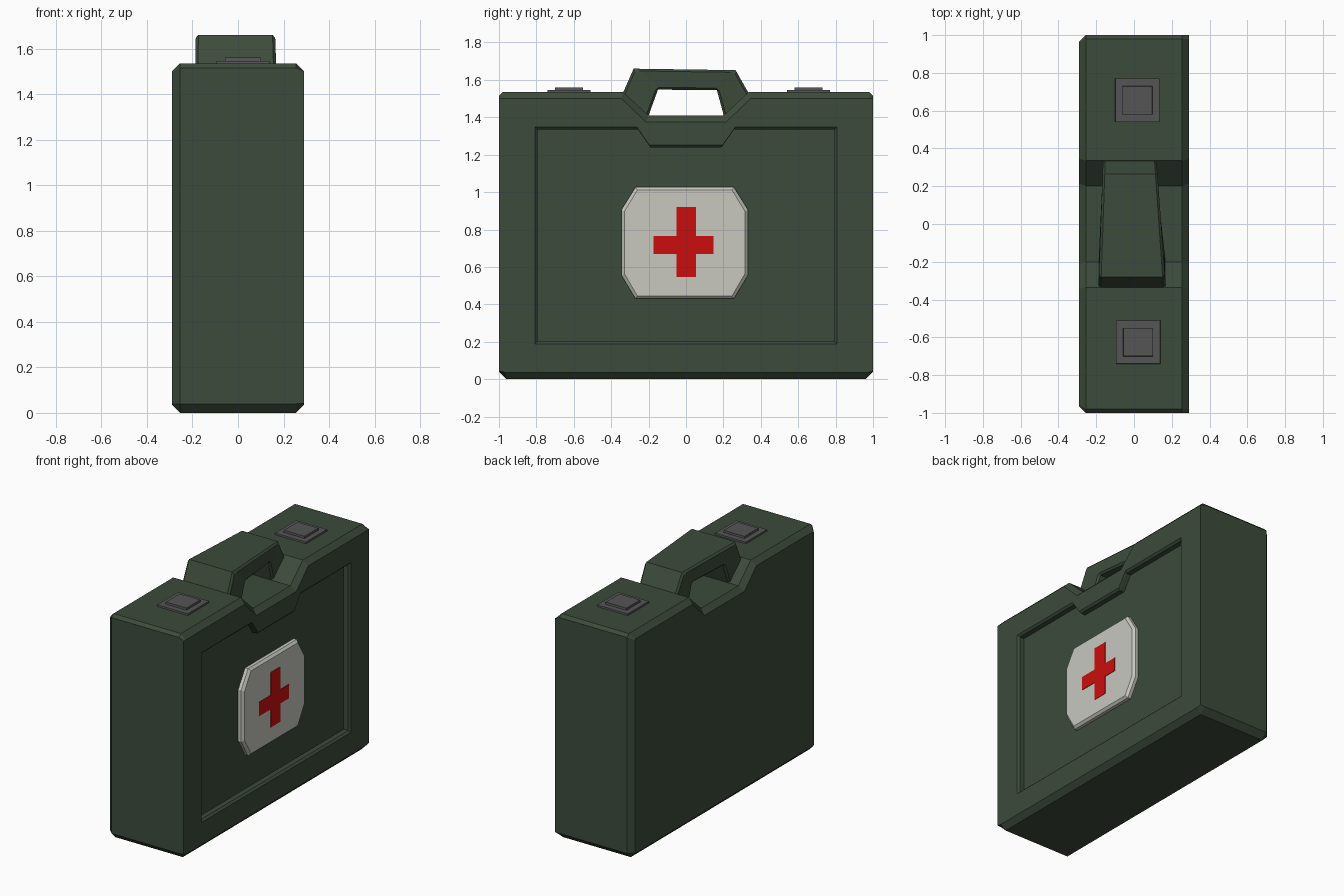
import bpy
import bmesh

if "Cube" in bpy.data.objects:
    bpy.data.objects.remove(bpy.data.objects["Cube"], do_unlink=True)


def material(name, r, g, b):
    m = bpy.data.materials.new(name)
    m.use_nodes = True
    m.diffuse_color = (r, g, b, 1)
    bsdf = next(n for n in m.node_tree.nodes if n.type == "BSDF_PRINCIPLED")
    bsdf.inputs["Base Color"].default_value = (r, g, b, 1)
    return m


GREEN = material("dark green", 0.046, 0.070, 0.044)
GREY = material("latch grey", 0.09, 0.09, 0.092)
WHITE = material("off white", 0.58, 0.58, 0.53)
RED = material("red", 0.60, 0.004, 0.004)


def loft(name, rings, mat, bevel=0):
    """Skin a stack of equally long point rings and cap both ends."""
    bm = bmesh.new()
    loops = [[bm.verts.new(p) for p in ring] for ring in rings]
    n = len(loops[0])
    for a, b in zip(loops, loops[1:]):
        for i in range(n):
            j = (i + 1) % n
            bm.faces.new((a[i], a[j], b[j], b[i]))
    bm.faces.new(loops[0][::-1])
    bm.faces.new(loops[-1])
    bmesh.ops.remove_doubles(bm, verts=bm.verts, dist=0.0005)
    if bevel:
        # soften only the edges that do not run across the width
        edges = [e for e in bm.edges
                 if abs(e.verts[0].co.x - e.verts[1].co.x) < 0.08]
        bmesh.ops.bevel(bm, geom=edges, offset=bevel, segments=1,
                        affect="EDGES", clamp_overlap=True)
    bmesh.ops.recalc_face_normals(bm, faces=bm.faces)
    mesh = bpy.data.meshes.new(name)
    bm.to_mesh(mesh)
    bm.free()
    mesh.materials.append(mat)
    obj = bpy.data.objects.new(name, mesh)
    bpy.context.collection.objects.link(obj)
    return obj


def side_ring(x, half):
    """Mirror a half outline of (y, z) points into a closed ring at x."""
    pts = half + [(-y, z) for y, z in reversed(half)]
    return [(x, y, z) for y, z in pts]


# Case: chamfered shell with a grip notch and a recessed panel on one side
outline = [(0.96, 0), (1, 0.04), (1, 1.515), (0.98, 1.535), (0.335, 1.535), (0.2, 1.41)]
notch = [(0.345, 1.5), (0.215, 1.375)]
plain_side = [(0.96, 0.035), (0.965, 0.04), (0.965, 1.495), (0.96, 1.5)] + notch
panel_side = [(0.965, 0.035), (1, 0.042), (1, 1.5), (0.98, 1.5)] + notch


def recess(d):
    low, high = (0.807 - d, 0.187 + d), (0.807 - d, 1.347 - d)
    return [low, low, high, high, (0.262 - d / 2, 1.347 - d), (0.197 - d / 2, 1.252 - d)]


loft("case_body", [
    side_ring(-0.29, plain_side),
    side_ring(-0.255, outline),
    side_ring(0.255, outline),
    side_ring(0.29, panel_side),
    side_ring(0.29, recess(0)),
    side_ring(0.277, recess(0.013)),
    side_ring(0.243, recess(0.013)),
], GREEN)

# Handle: arch of quad sections, narrowing towards the back
stations = [((-0.346, 1.51), (-0.209, 1.385)),
            ((-0.28, 1.66), (-0.15, 1.548)),
            ((0.265, 1.652), (0.165, 1.545)),
            ((0.346, 1.51), (0.209, 1.385))]


def handle_ring(outer, inner):
    y = outer[0]
    lo, hi = -0.176 + 0.035 * y, 0.144 - 0.07 * y
    return [(lo, *outer), (hi, *outer), (hi, *inner), (lo, *inner)]


loft("carry_handle", [handle_ring(*s) for s in stations], GREEN, bevel=0.012)


# Latches: a base plate and a raised button on top
def slab(name, x0, x1, y0, y1, z0, z1, taper):
    def ring(z, t):
        return [(x0 + t, y0 + t, z), (x1 - t, y0 + t, z),
                (x1 - t, y1 - t, z), (x0 + t, y1 - t, z)]
    loft(name, [ring(z0, 0), ring(z1, taper)], GREY)


for label, y, x in (("front", -0.625, 0.022), ("back", 0.655, 0.018)):
    slab(label + "_latch_plate", x - 0.118, x + 0.118, y - 0.116, y + 0.116, 1.53, 1.546, 0.002)
    slab(label + "_latch_button", x - 0.08, x + 0.08, y - 0.076, y + 0.076, 1.54, 1.56, 0.002)


# Badge: octagonal plate with a bevelled rim
def badge_ring(x, d):
    w, h, cy, cz = 0.338 - d, 0.298 - d, -0.007, 0.728
    half = [(w - 0.075 + d / 3, -h), (w, -h + 0.125 - d / 3),
            (w, h - 0.12 + d / 3), (w - 0.075 + d / 3, h)]
    return [(px, y + cy, z + cz) for px, y, z in side_ring(x, half)]


loft("badge_plate", [badge_ring(0.235, 0), badge_ring(0.265, 0), badge_ring(0.28, 0.015)], WHITE)


# Cross: thin plate on the badge
def cross_ring(x):
    y0, y1, y2, y3 = -0.175, -0.05, 0.053, 0.147
    z0, z1, z2, z3 = 0.545, 0.67, 0.765, 0.92
    pts = [(y1, z0), (y2, z0), (y2, z1), (y3, z1), (y3, z2), (y2, z2),
           (y2, z3), (y1, z3), (y1, z2), (y0, z2), (y0, z1), (y1, z1)]
    return [(x, y, z) for y, z in pts]


loft("badge_cross", [cross_ring(0.278), cross_ring(0.283)], RED)
